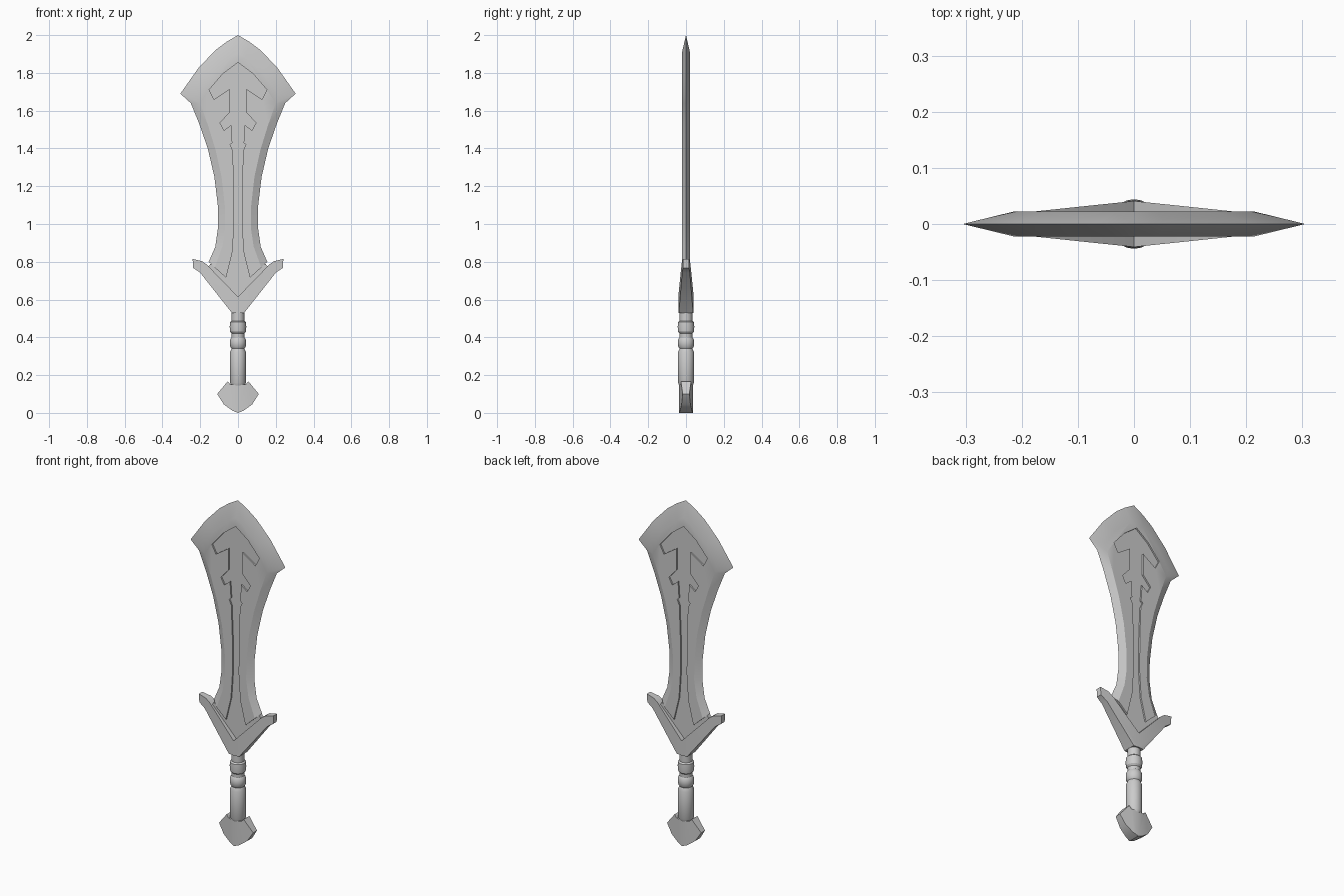
import bpy, bmesh, math

cube = bpy.data.objects.get("Cube")
if cube:
    bpy.data.objects.remove(cube, do_unlink=True)

steel = bpy.data.materials.new("plain_grey")
steel.use_nodes = True
GREY = (0.6, 0.6, 0.6, 1)
steel.diffuse_color = GREY
steel.node_tree.nodes["Principled BSDF"].inputs["Base Color"].default_value = GREY


def finish(name, bm, angle=25):
    bmesh.ops.remove_doubles(bm, verts=bm.verts, dist=0.0002)
    bmesh.ops.recalc_face_normals(bm, faces=bm.faces)
    mesh = bpy.data.meshes.new(name)
    bm.to_mesh(mesh)
    bm.free()
    mesh.materials.append(steel)
    obj = bpy.data.objects.new(name, mesh)
    bpy.context.collection.objects.link(obj)
    bpy.ops.object.select_all(action='DESELECT')
    obj.select_set(True)
    bpy.context.view_layer.objects.active = obj
    bpy.ops.object.shade_smooth_by_angle(angle=math.radians(angle))
    return obj


def ridged_plate(name, half, centre, slope):
    """Mirrored plate; half outline runs from x=0 to x=0, thinning outwards."""
    bm = bmesh.new()
    for s in (1, -1):
        rows = [[bm.verts.new((s * x, d * (centre - slope * x), z)) for x, z in half]
                for d in (-1, 1)]
        for row in rows:
            bm.faces.new(row)
        for i in range(len(half) - 1):
            bm.faces.new((rows[0][i], rows[0][i + 1], rows[1][i + 1], rows[1][i]))
    return finish(name, bm)


# Blade: sharp outer edge, bevel line and the sunken pattern, as right halves
edge = [(0, 2), (.06, 1.965), (.12, 1.92), (.21, 1.825), (.305, 1.69), (.25, 1.64),
        (.205, 1.53), (.16, 1.4), (.125, 1.25), (.107, 1.1), (.106, .98), (.12, .88), (.155, .8)]
bevel = [(0, 1.905), (.04, 1.88), (.08, 1.85), (.145, 1.785), (.215, 1.685), (.2, 1.64),
         (.158, 1.52), (.118, 1.39), (.087, 1.25), (.07, 1.1), (.068, .98), (.083, .88), (.123, .77)]
pattern = [(0, 1.855), (.08, 1.795), (.153, 1.71), (.127, 1.66), (.045, 1.715), (.045, 1.59),
           (.095, 1.535), (.074, 1.495), (.036, 1.525), (.03, 1.43), (.042, 1.42), (.028, 1.39),
           (.021, 1.2), (.02, 1), (.03, .85), (.063, .715)]
THICK = 0.022

bm = bmesh.new()
for s in (1, -1):
    def row(points, y):
        return [bm.verts.new((s * x, y, z)) for x, z in points]
    rim = row(edge, 0)
    tops, cuts = [], []
    for y in (-THICK, THICK):
        top, cut = row(bevel, y), row(pattern, y)
        bm.faces.new(top + cut[::-1])
        for i in range(len(rim) - 1):
            bm.faces.new((rim[i], rim[i + 1], top[i + 1], top[i]))
        tops.append(top)
        cuts.append(cut)
    for i in range(len(pattern) - 1):
        bm.faces.new((cuts[0][i], cuts[0][i + 1], cuts[1][i + 1], cuts[1][i]))
    bm.faces.new((rim[-1], tops[0][-1], cuts[0][-1], cuts[1][-1], tops[1][-1]))
finish("blade", bm)

# Sunken floor of the pattern, running down into the guard
ridged_plate("blade_core", pattern + [(.145, .79), (.16, .77), (0, .59)], 0.013, 0)

# Guard with upswept arms
ridged_plate("guard", [(0, .615), (.165, .785), (.19, .803), (.24, .815), (.238, .768),
                       (.2, .742), (.033, .53), (0, .53)], 0.041, 0.105)

# Pommel
ridged_plate("pommel", [(0, .15), (.04, .15), (.055, .167), (.11, .1), (.075, .045),
                        (.03, .012), (0, 0)], 0.036, 0.17)

# Turned grip with two rings
profile = [(0, .13), (.036, .145), (.042, .16), (.043, .32), (.034, .34), (.041, .35), (.043, .37),
           (.041, .39), (.034, .4), (.034, .42), (.042, .43), (.044, .455), (.042, .48),
           (.034, .487), (.034, .54), (0, .54)]
bm = bmesh.new()
line = [bm.verts.new((r, 0, z)) for r, z in profile]
edges = [bm.edges.new(pair) for pair in zip(line, line[1:])]
bmesh.ops.spin(bm, geom=line + edges, cent=(0, 0, 0), axis=(0, 0, 1),
               angle=math.tau, steps=24, use_merge=False)
finish("grip", bm, 30)
